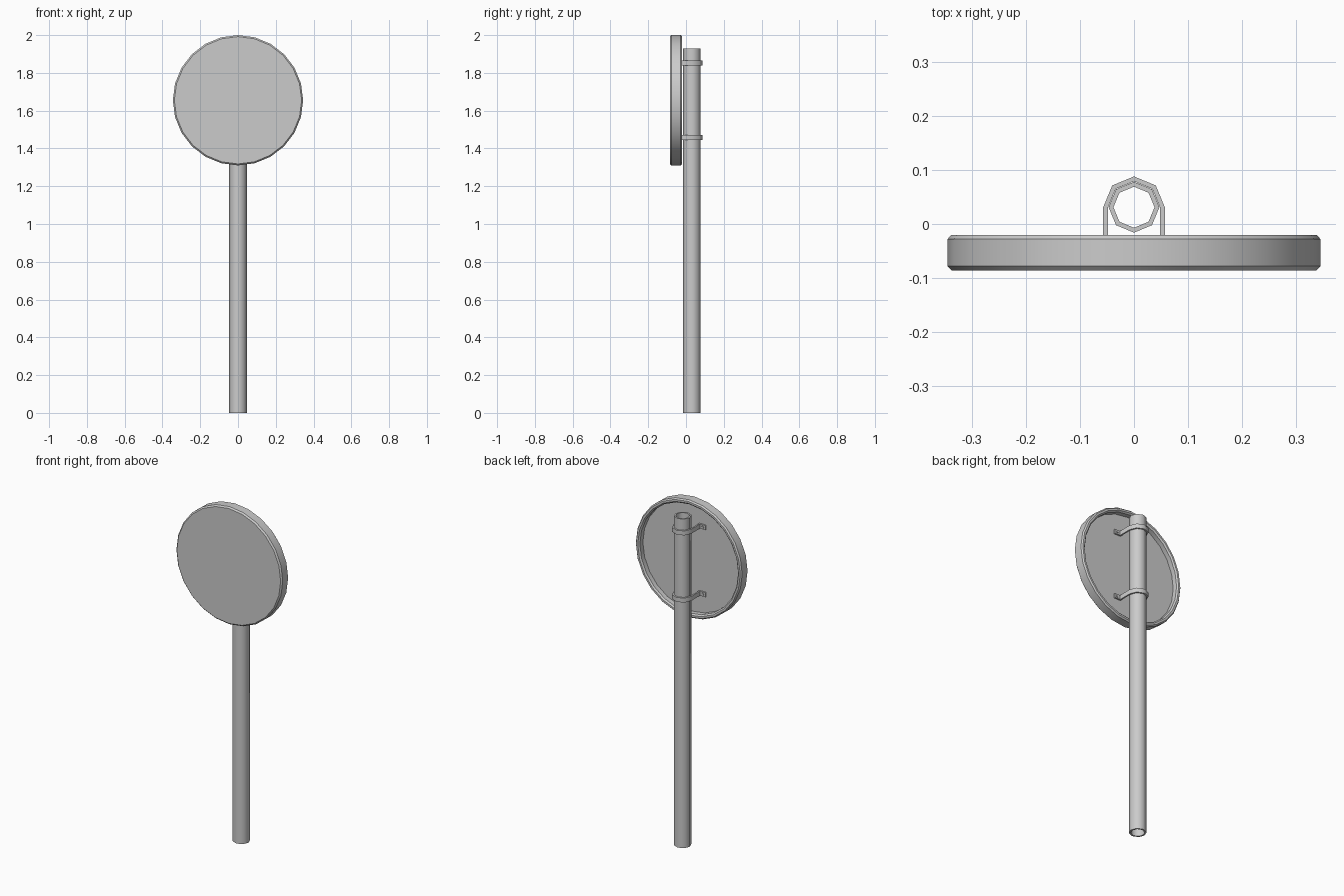
import bpy, bmesh, math

if "Cube" in bpy.data.objects:
    bpy.data.objects.remove(bpy.data.objects["Cube"])

SIGN_Z, POLE_Y = 1.655, 0.031


def finish(name, bm, angle):
    bmesh.ops.recalc_face_normals(bm, faces=bm.faces)
    mesh = bpy.data.meshes.new(name)
    bm.to_mesh(mesh)
    bm.free()
    obj = bpy.data.objects.new(name, mesh)
    bpy.context.collection.objects.link(obj)
    bpy.ops.object.select_all(action='DESELECT')
    obj.select_set(True)
    bpy.context.view_layer.objects.active = obj
    bpy.ops.object.shade_smooth_by_angle(angle=math.radians(angle))
    return obj


def rings_to_faces(bm, rings):
    n = len(rings[0])
    for a, b in zip(rings, rings[1:]):
        for i in range(n):
            j = (i + 1) % n
            bm.faces.new((a[i], a[j], b[j], b[i]))


def sign_ring(bm, r, y, x=0, z=SIGN_Z, n=24):
    # ring around the y axis
    t = [2 * math.pi * i / n for i in range(n)]
    return [bm.verts.new((x + r * math.cos(a), y, z + r * math.sin(a))) for a in t]


# Round sign panel: flat front, rolled rim, recessed back
bm = bmesh.new()
profile = [(0.337, -0.086), (0.345, -0.078), (0.345, -0.028), (0.338, -0.020),
           (0.327, -0.020), (0.319, -0.028), (0.319, -0.056)]
rings = [sign_ring(bm, r, y) for r, y in profile]
rings_to_faces(bm, rings)
bm.faces.new(rings[0])
bm.faces.new(rings[-1])
finish("sign_panel", bm, 40)

# Hollow eight-sided pole
bm = bmesh.new()
rings = []
for r, z in [(0.047, 0), (0.047, 1.93), (0.038, 1.93), (0.038, 0), (0.047, 0)]:
    t = [2 * math.pi * i / 8 for i in range(8)]
    rings.append([bm.verts.new((r * math.cos(a), POLE_Y + r * math.sin(a), z)) for a in t])
rings_to_faces(bm, rings)
bmesh.ops.remove_doubles(bm, verts=bm.verts, dist=1e-5)
finish("pole", bm, 50)


def strap_line(r, foot_y):
    # half loop round the pole, straight legs and outward feet
    arc = [(r * math.cos(math.pi * i / 4), POLE_Y + r * math.sin(math.pi * i / 4))
           for i in range(5)]
    return [(0.092, foot_y), (r, foot_y)] + arc + [(-r, foot_y), (-0.092, foot_y)]


def make_clamp(name, zc, h=0.026):
    bm = bmesh.new()
    # the outer line turns onto the back of the feet
    outer, inner = strap_line(0.057, -0.047), strap_line(0.048, -0.056)
    rings = []
    for (ox, oy), (ix, iy) in zip(outer, inner):
        rings.append([bm.verts.new(p) for p in (
            (ox, oy, zc - h / 2), (ox, oy, zc + h / 2),
            (ix, iy, zc + h / 2), (ix, iy, zc - h / 2))])
    rings_to_faces(bm, rings)
    bm.faces.new(rings[0])
    bm.faces.new(rings[-1])
    # bolt heads on the feet
    for x in (-0.076, 0.076):
        bolt = [sign_ring(bm, 0.007, y, x, zc, 8) for y in (-0.048, -0.042)]
        rings_to_faces(bm, bolt)
        bm.faces.new(bolt[0])
        bm.faces.new(bolt[1])
    finish(name, bm, 50)


# Two straps holding the panel to the pole
make_clamp("upper_clamp", SIGN_Z + 0.197)
make_clamp("lower_clamp", SIGN_Z - 0.197)
